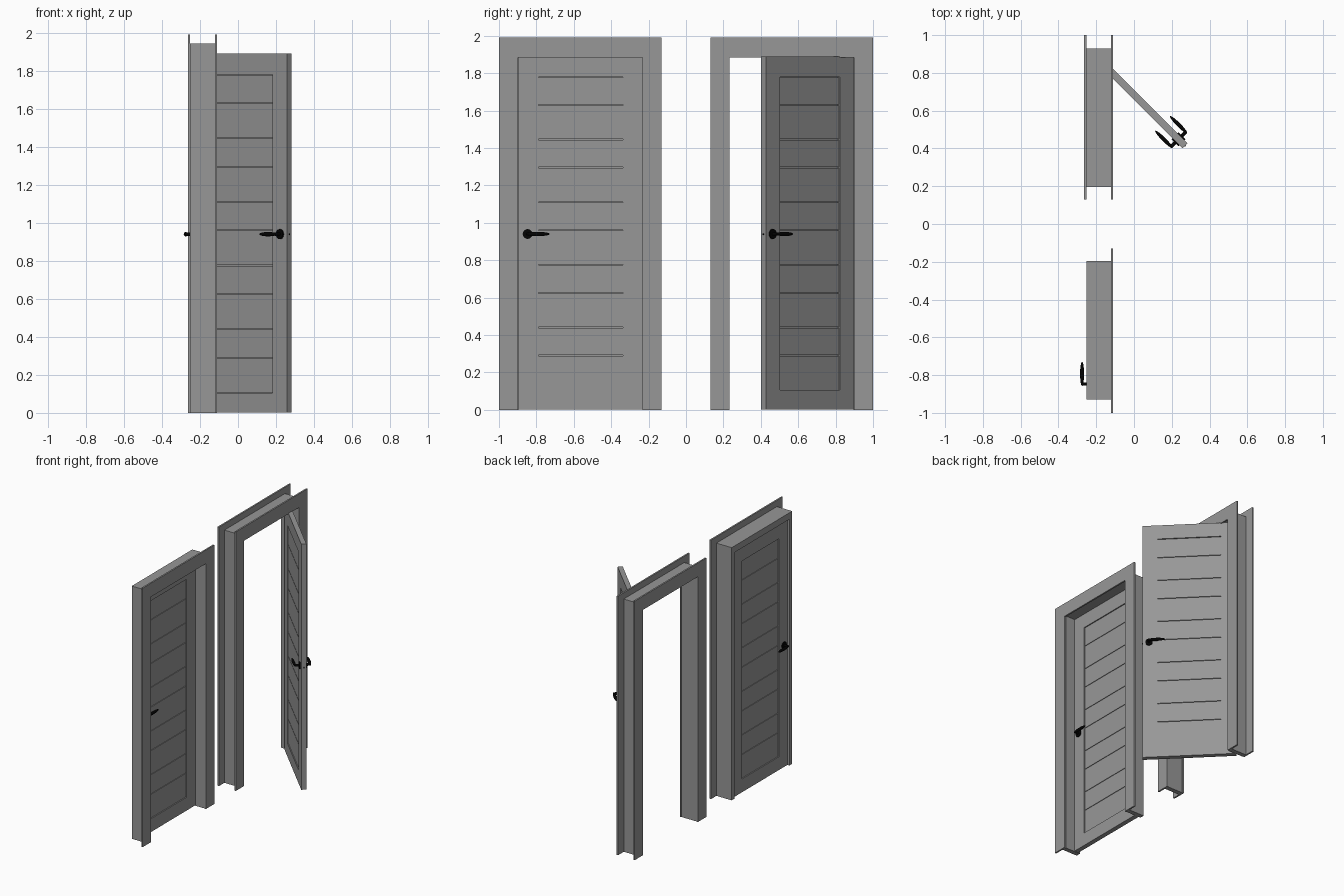
import bpy, bmesh, math
from mathutils import Matrix, Vector

if "Cube" in bpy.data.objects:
    bpy.data.objects.remove(bpy.data.objects["Cube"])


def material(name, v):
    m = bpy.data.materials.new(name)
    m.diffuse_color = (v, v, v, 1)
    m.use_nodes = True
    m.node_tree.nodes["Principled BSDF"].inputs["Base Color"].default_value = m.diffuse_color
    return m


black = material("black_metal", 0.001)
grey = material("grey_paint", 0.31)

LEAF_L, LEAF_T, LEAF_TOP = 0.665, 0.036, 1.89
STILE = 0.107
HANDLE_Z = 0.94


def finish(bm, name, matrix=None, mat=grey, smooth=False):
    bmesh.ops.recalc_face_normals(bm, faces=bm.faces)
    me = bpy.data.meshes.new(name)
    bm.to_mesh(me)
    bm.free()
    ob = bpy.data.objects.new(name, me)
    bpy.context.collection.objects.link(ob)
    if matrix:
        ob.matrix_world = matrix
    me.materials.append(mat)
    if smooth:
        bpy.ops.object.select_all(action='DESELECT')
        ob.select_set(True)
        bpy.context.view_layer.objects.active = ob
        bpy.ops.object.shade_smooth_by_angle(angle=math.radians(40))
    return ob


def add_box(bm, lo, hi):
    lo, hi = Vector(lo), Vector(hi)
    m = Matrix.Translation((lo + hi) / 2) @ Matrix.Diagonal((*(hi - lo), 1))
    bmesh.ops.create_cube(bm, size=1, matrix=m)


def portal(name, x0, x1, y0, y1, top, side, head):
    """U-shaped surround: outline in the YZ plane, extruded along X."""
    a, b, h = y0 + side, y1 - side, top - head
    outline = [(y0, 0), (y0, top), (y1, top), (y1, 0), (b, 0), (b, h), (a, h), (a, 0)]
    bm = bmesh.new()
    face = bm.faces.new([bm.verts.new((x0, y, z)) for y, z in outline])
    ext = bmesh.ops.extrude_face_region(bm, geom=[face])
    bmesh.ops.translate(bm, vec=(x1 - x0, 0, 0),
                        verts=[v for v in ext["geom"] if isinstance(v, bmesh.types.BMVert)])
    finish(bm, name)


def leaf(tag, matrix):
    """Door leaf: X runs from hinge to free edge, Y is thickness."""
    t, L = LEAF_T / 2, LEAF_L
    z0, zb, zt = 0.003, 0.105, 1.78
    # stiles and rails
    bm = bmesh.new()
    add_box(bm, (0, -t, z0), (STILE, t, LEAF_TOP))
    add_box(bm, (L - STILE, -t, z0), (L, t, LEAF_TOP))
    add_box(bm, (STILE, -t, z0), (L - STILE, t, zb))
    add_box(bm, (STILE, -t, zt), (L - STILE, t, LEAF_TOP))
    finish(bm, tag + "_leaf_frame", matrix)
    # horizontal slats over a thin core
    bm = bmesh.new()
    add_box(bm, (STILE, -0.003, zb), (L - STILE, 0.003, zt))
    z = zb
    for i in range(10):
        h = 0.185 if i % 2 == 0 else 0.15
        add_box(bm, (STILE, -t + 0.006, z + 0.002),
                (L - STILE, t - 0.006, z + h - 0.002))
        z += h
    finish(bm, tag + "_slats", matrix)
    # latch on the free edge
    bm = bmesh.new()
    add_box(bm, (L - 0.01, -0.003, HANDLE_Z - 0.004), (L + 0.004, 0.003, HANDLE_Z + 0.004))
    finish(bm, tag + "_latch", matrix, black)
    # handle on each face: rosette, neck, lever
    for side, s in (("inner", 1), ("outer", -1)):
        bm = bmesh.new()
        u = L - 0.048
        for r, d0, d1 in ((0.026, t, t + 0.008), (0.009, t, 0.056)):
            m = (Matrix.Translation((u, s * (d0 + d1) / 2, HANDLE_Z))
                 @ Matrix.Rotation(math.pi / 2, 4, 'X'))
            bmesh.ops.create_cone(bm, cap_ends=True, segments=32, radius1=r, radius2=r,
                                  depth=d1 - d0, matrix=m)
        m = (Matrix.Translation((u - 0.054, s * 0.055, HANDLE_Z))
             @ Matrix.Rotation(math.pi / 2, 4, 'Y'))
        m = m @ Matrix.Diagonal((0.0115, 0.0105, 0.064, 1))
        bmesh.ops.create_uvsphere(bm, u_segments=24, v_segments=16, radius=1, matrix=m)
        finish(bm, f"{tag}_{side}_handle", matrix, black, True)


# closed door: jamb, one architrave, leaf
portal("closed_jamb", -0.252, -0.122, -0.93, -0.195, 1.942, 0.035, 0.05)
portal("closed_front_architrave", -0.122, -0.110, -1, -0.13, 1.99, 0.1025, 0.105)
leaf("closed", Matrix.Translation((-0.22, -0.23, 0)) @ Matrix.Rotation(-math.pi / 2, 4, 'Z'))

# open door: jamb, architraves on both sides, leaf swung 45 degrees
portal("open_jamb", -0.252, -0.122, 0.195, 0.93, 1.942, 0.035, 0.05)
portal("open_front_architrave", -0.122, -0.110, 0.13, 1, 1.99, 0.1025, 0.105)
portal("open_back_architrave", -0.264, -0.252, 0.13, 1, 1.99, 0.1025, 0.105)
leaf("open", Matrix.Translation((-0.201, 0.885, 0)) @ Matrix.Rotation(-math.pi / 4, 4, 'Z'))
